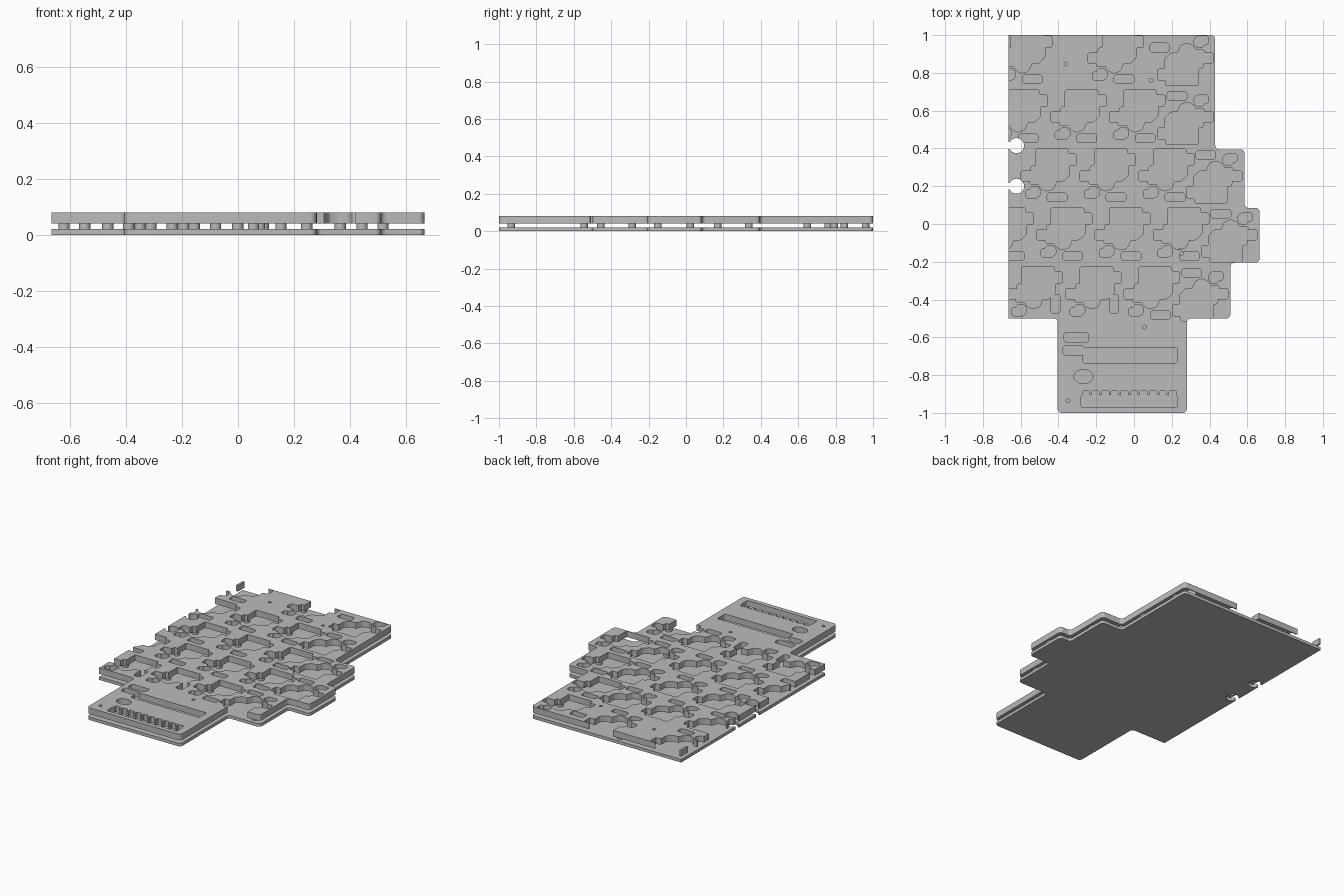
import bpy, bmesh, math
from mathutils import Vector

cube = bpy.data.objects.get("Cube")
if cube:
    bpy.data.objects.remove(cube)

grey = bpy.data.materials.new("plain_grey")
grey.use_nodes = True
grey.diffuse_color = (0.5, 0.5, 0.5, 1)
grey.node_tree.nodes["Principled BSDF"].inputs["Base Color"].default_value = (0.5, 0.5, 0.5, 1)

LEFT = -0.665          # straight open edge of the board
BASE, GAP, TOP = 0.02, 0.04, 0.08


def rounded(points, radius, sharp=lambda p: False, steps=5):
    """Fillet the corners of a closed outline."""
    out = []
    for i, p in enumerate(points):
        p = Vector(p)
        a = Vector(points[i - 1]) - p
        b = Vector(points[(i + 1) % len(points)]) - p
        if sharp(p) or radius == 0:
            out.append(p)
            continue
        r = min(radius, a.length * 0.45, b.length * 0.45)
        start, end = p + a.normalized() * r, p + b.normalized() * r
        centre = start + end - p
        for k in range(steps + 1):
            t = k / steps * math.pi / 2
            if abs(a.normalized().dot(b.normalized())) < 0.01:
                out.append(centre + (start - centre) * math.cos(t) + (end - centre) * math.sin(t))
            else:
                s = k / steps
                out.append(start * (1 - s) ** 2 + p * 2 * s * (1 - s) + end * s * s)
    return out


def rect(cx, cy, w, h, r=0.0):
    return rounded([(cx - w / 2, cy - h / 2), (cx + w / 2, cy - h / 2),
                    (cx + w / 2, cy + h / 2), (cx - w / 2, cy + h / 2)], r)


def ellipse(cx, cy, rx, ry, n=24):
    return [Vector((cx + rx * math.cos(2 * math.pi * i / n),
                    cy + ry * math.sin(2 * math.pi * i / n))) for i in range(n)]


def prisms(name, outlines, z0, z1):
    """One object holding every outline extruded from z0 to z1."""
    bm = bmesh.new()
    for pts in outlines:
        face = bm.faces.new([bm.verts.new((p[0], p[1], z0)) for p in pts])
        face.normal_update()
        if face.normal.z < 0:
            face.normal_flip()
        new = bmesh.ops.extrude_face_region(bm, geom=[face], use_keep_orig=True)["geom"]
        moved = [v for v in new if isinstance(v, bmesh.types.BMVert)]
        bmesh.ops.translate(bm, vec=(0, 0, z1 - z0), verts=moved)
    bmesh.ops.recalc_face_normals(bm, faces=bm.faces)
    mesh = bpy.data.meshes.new(name)
    bm.to_mesh(mesh)
    bm.free()
    mesh.materials.append(grey)
    ob = bpy.data.objects.new(name, mesh)
    bpy.context.collection.objects.link(ob)
    return ob


def select(ob):
    bpy.ops.object.select_all(action='DESELECT')
    ob.select_set(True)
    bpy.context.view_layer.objects.active = ob


def cut(ob, outlines):
    cutter = prisms("cutter", outlines, -0.1, 0.2)
    cutter.hide_render = True
    select(ob)
    mod = ob.modifiers.new("cutouts", 'BOOLEAN')
    mod.operation, mod.solver, mod.object, mod.use_self = 'DIFFERENCE', 'EXACT', cutter, True
    bpy.ops.object.modifier_apply(modifier=mod.name)
    bpy.data.objects.remove(cutter)


def smooth(ob):
    select(ob)
    bpy.ops.object.shade_smooth_by_angle(angle=math.radians(30))


# Stepped board outline, rounded except on the open left edge
half = [(LEFT, 1), (0.43, 1), (0.43, 0.395), (0.585, 0.395), (0.585, 0.085),
        (0.665, 0.085), (0.665, -0.205), (0.51, -0.205), (0.51, -0.5), (0.28, -0.5),
        (0.28, -1), (-0.405, -1), (-0.405, -0.5), (LEFT, -0.5)]
board = rounded(half, 0.022, lambda p: p.x < LEFT + 0.01)

# Round notches open to the left edge, through both plates
notches = []
for y in (0.415, 0.2):
    notches += [ellipse(-0.622, y, 0.04, 0.04), rect(LEFT, y, 0.06, 0.036)]

# Socket pocket, relative to its small square window
SOCKET = [(0.048, 0.143), (0.222, 0.143), (0.222, 0.116), (0.265, 0.116), (0.265, 0.058),
          (0.228, 0.058), (0.228, 0.005), (0.196, -0.026), (0.16, -0.026), (0.143, -0.068),
          (0.105, -0.08), (0.074, -0.064), (0.063, -0.042), (0.016, -0.042),
          (0.022, 0.02), (0.026, 0.053), (0.048, 0.053)]


def key_cutouts(x, y, turn, upright_pill, near_pill):
    """Pocket, window, round lug and diode slot of one key."""
    shapes = [rounded(SOCKET, 0.008, steps=2),
              rect(0, 0, 0.058, 0.055, 0.01),
              ellipse(0.043, -0.086, 0.031, 0.031),
              rect(0.02, -0.095, 0.05, 0.042, 0.012)]
    if upright_pill:
        shapes.append(rect(0.228, -0.052, 0.048, 0.1, 0.015))
    elif near_pill:
        shapes.append(rect(0.255, -0.055, 0.1, 0.05, 0.015))
    else:
        shapes.append(rect(0.162, -0.112, 0.105, 0.046, 0.015))
    s = -1 if turn else 1
    return [[(x + s * p[0], y + s * p[1]) for p in shape] for shape in shapes]


# Staggered key rows: first key, number of keys, and the turned last key
rows = [(-0.70, 2, 0.485, 0.39), (-0.722, 3, 0.31, 0.39), (-0.569, 3, 0.312, 0.542),
        (-0.796, 4, 0.309, 0.622), (-0.643, 3, 0.31, 0.468)]
cuts, posts = [], []
for i, (first, count, pitch, last) in enumerate(rows):
    y = 0.878 - 0.312 * i
    for k in range(count):
        x = first + k * pitch
        cuts += key_cutouts(x, y, False, i == 4 and k < 2, False)
        if x > LEFT:
            posts.append((x + 0.022, y + 0.082))
    cuts += key_cutouts(last, y, True, False, i == 0)
    if i % 2 == 0:
        posts.append((last - 0.025, y - 0.085))
posts.append((0.245, -0.15))

# Controller area: slots, oval opening and comb shaped header slot
cuts += [rect(-0.305, -0.6, 0.13, 0.05, 0.015), rect(-0.32, -0.668, 0.11, 0.052, 0.015),
         rect(-0.02, -0.695, 0.5, 0.08, 0.008), ellipse(-0.268, -0.808, 0.05, 0.037),
         rect(-0.025, -0.938, 0.51, 0.064, 0.008)]
teeth = 10
for k in range(teeth):
    cuts.append(rect(-0.28 + 0.51 * (k + 0.5) / teeth, -0.903, 0.038, 0.036, 0.004))

# Screw holes
screws = [(-0.36, 0.847), (0.09, 0.76), (0.055, -0.545), (-0.35, -0.935)]
cuts += [ellipse(x, y, 0.01, 0.01, 16) for x, y in screws]

# Plates
bottom_plate = prisms("bottom_plate", [board], 0, BASE)
cut(bottom_plate, notches)
smooth(bottom_plate)
top_plate = prisms("top_plate", [board], GAP, TOP)
cut(top_plate, cuts + notches)
smooth(top_plate)

# Spacer posts between the plates
spacers = prisms("spacer_posts", [ellipse(x, y, 0.02, 0.02) for x, y in posts + screws], BASE, GAP)
smooth(spacers)
